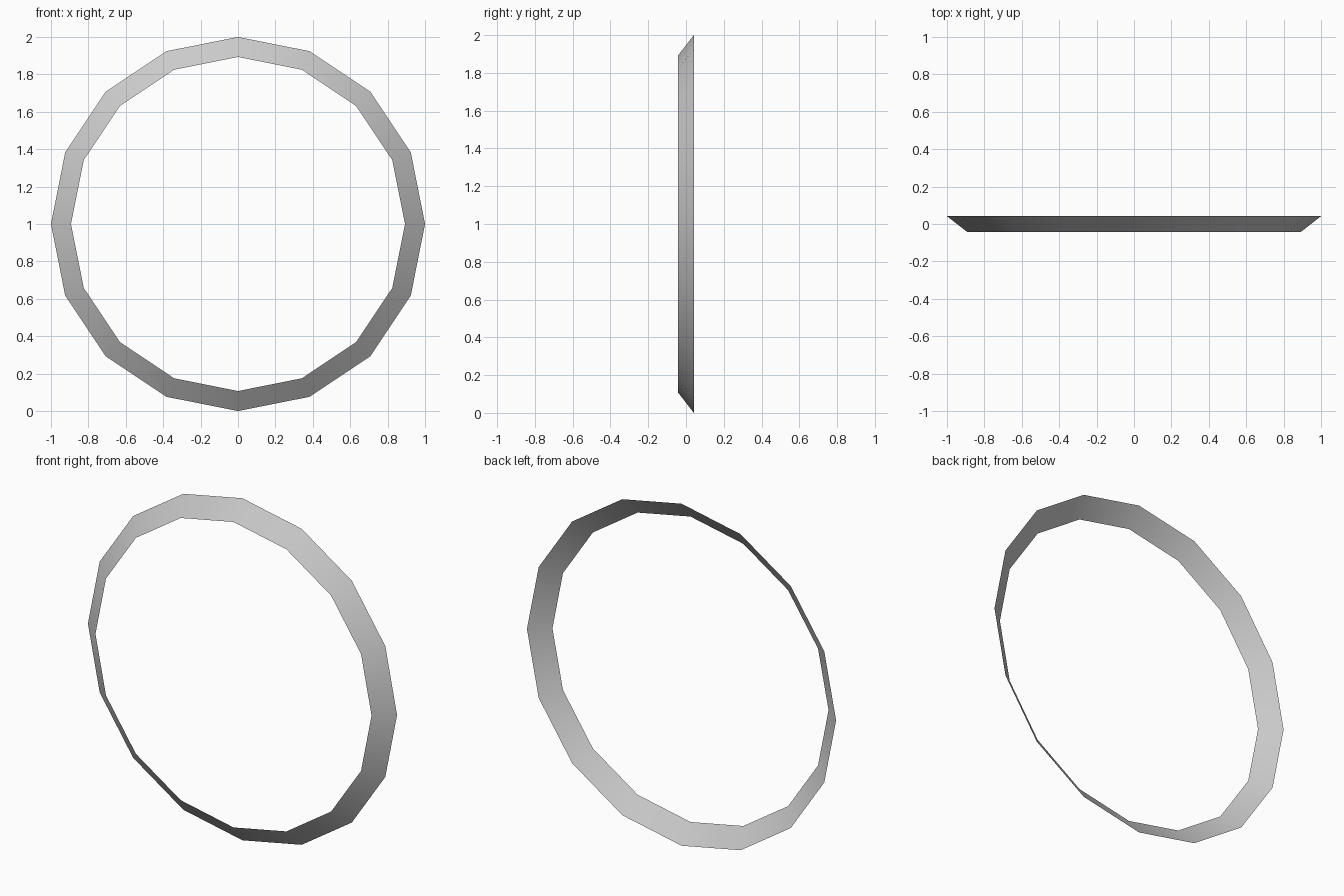
import bpy, bmesh, math
from mathutils import Matrix

if "Cube" in bpy.data.objects:
    bpy.data.objects.remove(bpy.data.objects["Cube"])

# Open 16-sided tapered band, wide rim towards the back (+y)
bm = bmesh.new()
bmesh.ops.create_cone(
    bm, cap_ends=False, segments=16, radius1=1.0, radius2=0.893, depth=0.083,
    matrix=Matrix.Translation((0, 0, 1)) @ Matrix.Rotation(math.radians(90), 4, 'X'))

# Smooth shading around the band
for face in bm.faces:
    face.smooth = True

mesh = bpy.data.meshes.new("ring_band")
bm.to_mesh(mesh)
bm.free()
ring = bpy.data.objects.new("ring_band", mesh)
bpy.context.collection.objects.link(ring)
